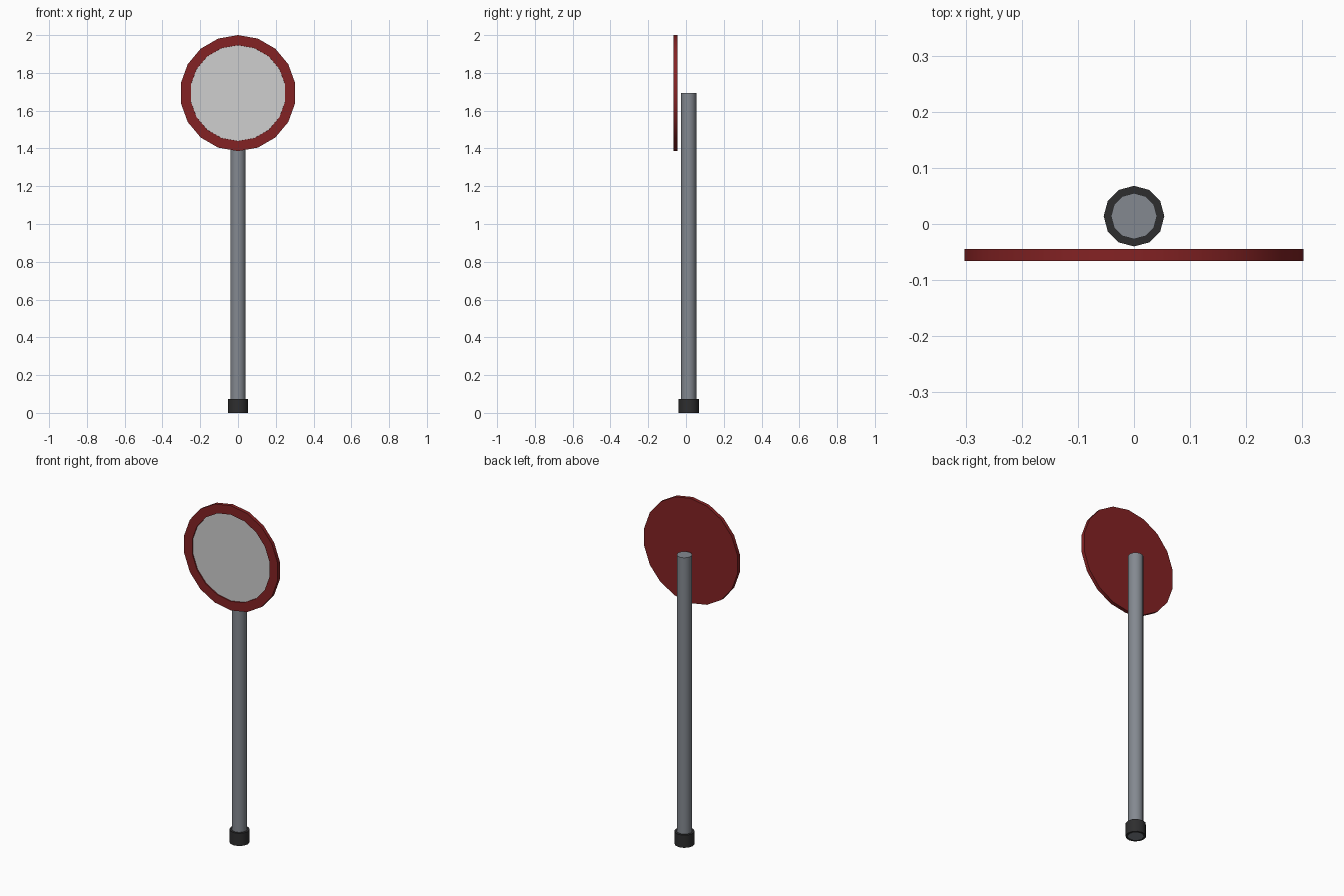
import bpy, bmesh, math
from mathutils import Matrix

if "Cube" in bpy.data.objects:
    bpy.data.objects.remove(bpy.data.objects["Cube"])

def material(name, rgb):
    m = bpy.data.materials.new(name)
    m.diffuse_color = (*rgb, 1)
    m.use_nodes = True
    m.node_tree.nodes["Principled BSDF"].inputs["Base Color"].default_value = m.diffuse_color
    return m

red = material("dark red", (0.23, 0.016, 0.017))
white = material("pale grey", (0.62, 0.62, 0.62))
steel = material("steel grey", (0.23, 0.25, 0.28))
black = material("near black", (0.027, 0.027, 0.028))

POLE_Y = 0.014

def finish(name, bm, mats):
    mesh = bpy.data.meshes.new(name)
    bm.to_mesh(mesh)
    bm.free()
    for m in mats:
        mesh.materials.append(m)
    ob = bpy.data.objects.new(name, mesh)
    bpy.context.collection.objects.link(ob)
    bpy.ops.object.select_all(action='DESELECT')
    ob.select_set(True)
    bpy.context.view_layer.objects.active = ob
    bpy.ops.object.shade_smooth_by_angle(angle=math.radians(40))
    return ob

def prism(sides, radius, depth):
    bm = bmesh.new()
    bmesh.ops.create_cone(bm, cap_ends=True, segments=sides, radius1=radius,
                          radius2=radius, depth=depth)
    return bm

def upright(name, radius, z0, z1, mat):
    bm = prism(12, radius, z1 - z0)
    bmesh.ops.translate(bm, verts=bm.verts, vec=(0, POLE_Y, (z0 + z1) / 2))
    return finish(name, bm, [mat])

# Post and its ground collar
upright("post", 0.041, 0.0, 1.693, steel)
upright("base_collar", 0.054, 0.0, 0.074, black)

# Round sign: 18-sided disc with a vertex at the top, facing -y
bm = prism(18, 0.307, 0.021)
bmesh.ops.rotate(bm, verts=bm.verts, matrix=Matrix.Rotation(math.radians(90), 3, 'X'))
bmesh.ops.translate(bm, verts=bm.verts, vec=(0, -0.0555, 1.693))
bm.normal_update()
# Pale face, inset and slightly recessed inside the red border
front = min(bm.faces, key=lambda f: f.normal.y)
bmesh.ops.inset_region(bm, faces=[front], thickness=0.053)
bmesh.ops.inset_region(bm, faces=[front], thickness=0.0005, depth=-0.006)
front.material_index = 1
finish("sign_disc", bm, [red, white])
